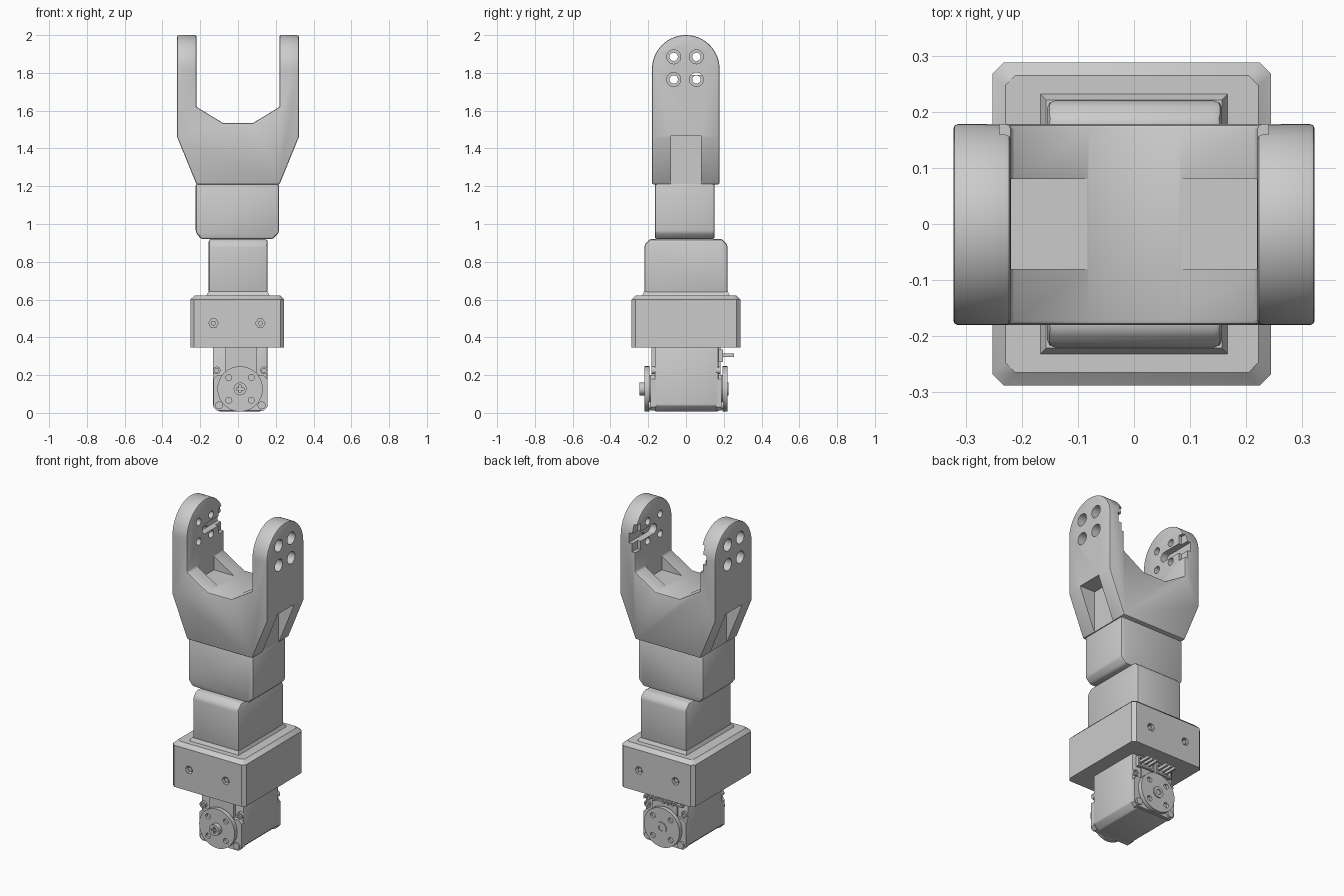
import bpy, bmesh, math
from mathutils import Vector

if "Cube" in bpy.data.objects:
    bpy.data.objects.remove(bpy.data.objects["Cube"])

grey = bpy.data.materials.new("plain_grey")
grey.use_nodes = True
COLOR = (0.6, 0.6, 0.6, 1)
grey.diffuse_color = COLOR
grey.node_tree.nodes["Principled BSDF"].inputs["Base Color"].default_value = COLOR


def activate(ob):
    bpy.ops.object.select_all(action='DESELECT')
    ob.select_set(True)
    bpy.context.view_layer.objects.active = ob


def prism(name, pts, axis, lo, hi, top_scale=None):
    """Extrude a 2D outline along an axis; remaining axes keep x, y, z order."""
    def place(p, d):
        co = list(p)
        co.insert("xyz".index(axis), d)
        return Vector(co)
    bm = bmesh.new()
    a = [bm.verts.new(place(p, lo)) for p in pts]
    b = [bm.verts.new(place(p, hi)) for p in pts]
    bm.faces.new(a)
    bm.faces.new(b)
    for i in range(len(pts)):
        j = (i + 1) % len(pts)
        bm.faces.new((a[i], a[j], b[j], b[i]))
    if top_scale:
        for v in b:
            v.co.x *= top_scale[0]
            v.co.y *= top_scale[1]
    bmesh.ops.recalc_face_normals(bm, faces=bm.faces)
    me = bpy.data.meshes.new(name)
    bm.to_mesh(me)
    bm.free()
    me.materials.append(grey)
    ob = bpy.data.objects.new(name, me)
    bpy.context.collection.objects.link(ob)
    return ob


def rect(x0, x1, y0, y1, c=0.0):
    if not c:
        return [(x0, y0), (x1, y0), (x1, y1), (x0, y1)]
    return [(x0 + c, y0), (x1 - c, y0), (x1, y0 + c), (x1, y1 - c),
            (x1 - c, y1), (x0 + c, y1), (x0, y1 - c), (x0, y0 + c)]


def ring(u, v, r, n=32):
    return [(u + r * math.cos(math.tau * i / n), v + r * math.sin(math.tau * i / n))
            for i in range(n)]


def disc(name, u, v, r, axis, lo, hi, n=32):
    return prism(name, ring(u, v, r, n), axis, min(lo, hi), max(lo, hi))


def box(name, x0, x1, y0, y1, z0, z1, c=0.0):
    return prism(name, rect(x0, x1, y0, y1, c), 'z', z0, z1)


def boolean(ob, cutter, op='DIFFERENCE'):
    m = ob.modifiers.new("cut", 'BOOLEAN')
    m.operation, m.solver, m.object = op, 'EXACT', cutter
    activate(ob)
    bpy.ops.object.modifier_apply(modifier=m.name)
    bpy.data.objects.remove(cutter)


def soften(ob, width, segments=2, angle=30):
    m = ob.modifiers.new("soft", 'BEVEL')
    m.width, m.segments = width, segments
    m.limit_method, m.angle_limit = 'ANGLE', math.radians(angle)
    activate(ob)
    bpy.ops.object.modifier_apply(modifier=m.name)


# Fork: front outline trimmed by a round-topped side outline
half = [(.08, 1.535), (.22, 1.62), (.22, 2.1), (.322, 2.1), (.322, 1.46), (.22, 1.21)]
outline = half + [(-x, z) for x, z in reversed(half)]
fork = prism("fork", outline, 'y', -.3, .3)
arch = [(-.18, 1.0), (.178, 1.0)] + [
    (-.001 + .179 * math.cos(math.pi * i / 32), 1.82 + .18 * math.sin(math.pi * i / 32))
    for i in range(33)]
boolean(fork, prism("arch", arch, 'x', -.5, .5), 'INTERSECT')
soften(fork, .008, 2, 35)

for s in (-1, 1):
    def span(a, b):
        return sorted((s * a, s * b))
    # Outer recess and inner floor recess
    boolean(fork, box("cut", *span(.218, .4), -.08, .08, 1.2, 1.468))
    boolean(fork, box("cut", *span(.07, .2195), -.08, .08, 1.537, 1.7))
    # Cable groove open to the back edge, with a wider shallow mouth
    groove = [(.3, 1.79), (.3, 1.85)] + [
        (.03 * math.cos(t), 1.82 + .03 * math.sin(t))
        for t in [math.pi * (.5 + i / 12) for i in range(13)]]
    boolean(fork, prism("cut", groove, 'x', *span(.2, .262)))
    boolean(fork, prism("cut", rect(.125, .3, 1.74, 1.90), 'x', *span(.2, .24)))
    # Counterbored mounting holes
    for y in (-.065, .055):
        for z in (1.765, 1.885):
            boolean(fork, disc("cut", y, z, .022, 'x', *span(.1, .5), 20))
            boolean(fork, disc("cut", y, z, .037, 'x', *span(.262, .5), 24))

# Stem under the fork, chamfered at the bottom
stem = prism("stem", [(-.195, .92), (.185, .92), (.217, .955), (.217, 1.215),
                      (-.224, 1.215), (-.224, .955)], 'y', -.165, .152)
soften(stem, .012)

# Neck, chamfered at the top
neck = prism("neck", [(-.22, .6), (.22, .6), (.22, .89), (.19, .921),
                      (-.19, .921), (-.22, .89)], 'x', -.155, .157)
soften(neck, .014)
prism("neck_collar", rect(-.17, .17, -.235, .235), 'z', .615, .642, (.92, .94))

# Wide housing with chamfered top and four screw holes
housing = box("housing", -.252, .244, -.288, .288, .345, .6, .02)
prism("housing_rim", rect(-.252, .244, -.288, .288, .02), 'z', .6, .622, (.91, .92))
for x in (-.13, .118):
    for y in (-.288, .288):
        boolean(housing, disc("cut", x, .475, .025, 'y', y - .03, y + .03, 6))
        disc("housing_screw", x, .475, .013, 'y', y * .9, y * .97, 12)

# Motor body with chamfered bottom corners
motor = prism("motor_body", [(-.1, .008), (.12, .008), (.155, .04), (.155, .36),
                             (-.133, .36), (-.133, .04)], 'y', -.165, .172)
soften(motor, .006)

for s in (-1, 1):
    # End plate, raised middle, hub, horn
    plate = prism("end_plate", rect(-.131, .155, .012, .2, .02), 'y',
                  *sorted((s * .16, s * .188)))
    prism("end_plate_middle", rect(-.065, .098, .19, .345), 'y',
          *sorted((s * .16, s * .182)))
    disc("horn_hub", .011, .13, .07, 'y', s * .17, s * .2)
    horn = disc("horn", .011, .127, .12, 'y', s * .194, s * .22, 48)
    for dx in (-.06, .06):
        for dz in (-.06, .06):
            boolean(horn, disc("cut", .011 + dx, .127 + dz, .016, 'y', s * .205, s * .3, 16))
    # Case screws
    for x in (-.1, .125):
        disc("case_screw", x, .04, .021, 'y', s * .17, s * .198, 20)
    for x in (-.113, .138):
        lug = disc("case_lug", x, .225, .02, 'y', s * .16, s * .182, 20)
        boolean(lug, disc("cut", x, .225, .011, 'y', s * .172, s * .2, 16))

# Front centre screw with a cross slot
screw = disc("centre_screw", .011, .127, .034, 'y', -.247, -.218, 24)
boolean(screw, prism("cut", rect(-.009, .031, .122, .132), 'y', -.3, -.238))
boolean(screw, prism("cut", rect(.006, .016, .107, .147), 'y', -.3, -.238))

# Back centre ring
back_ring = disc("centre_ring", .011, .127, .034, 'y', .215, .226, 24)
boolean(back_ring, disc("cut", .011, .127, .017, 'y', .2, .3, 16))

# Back cable sockets with pins
for x in (-.055, .075):
    socket = box("cable_socket", x - .055, x + .055, .165, .195, .27, .335)
    boolean(socket, box("cut", x - .045, x + .045, .175, .3, .28, .325))
    for dx in (-.03, 0, .03):
        box("socket_pin", x + dx - .006, x + dx + .006, .17, .255, .296, .314)

for ob in bpy.context.scene.objects:
    if ob.type == 'MESH':
        activate(ob)
        bpy.ops.object.shade_smooth_by_angle(angle=math.radians(30))
